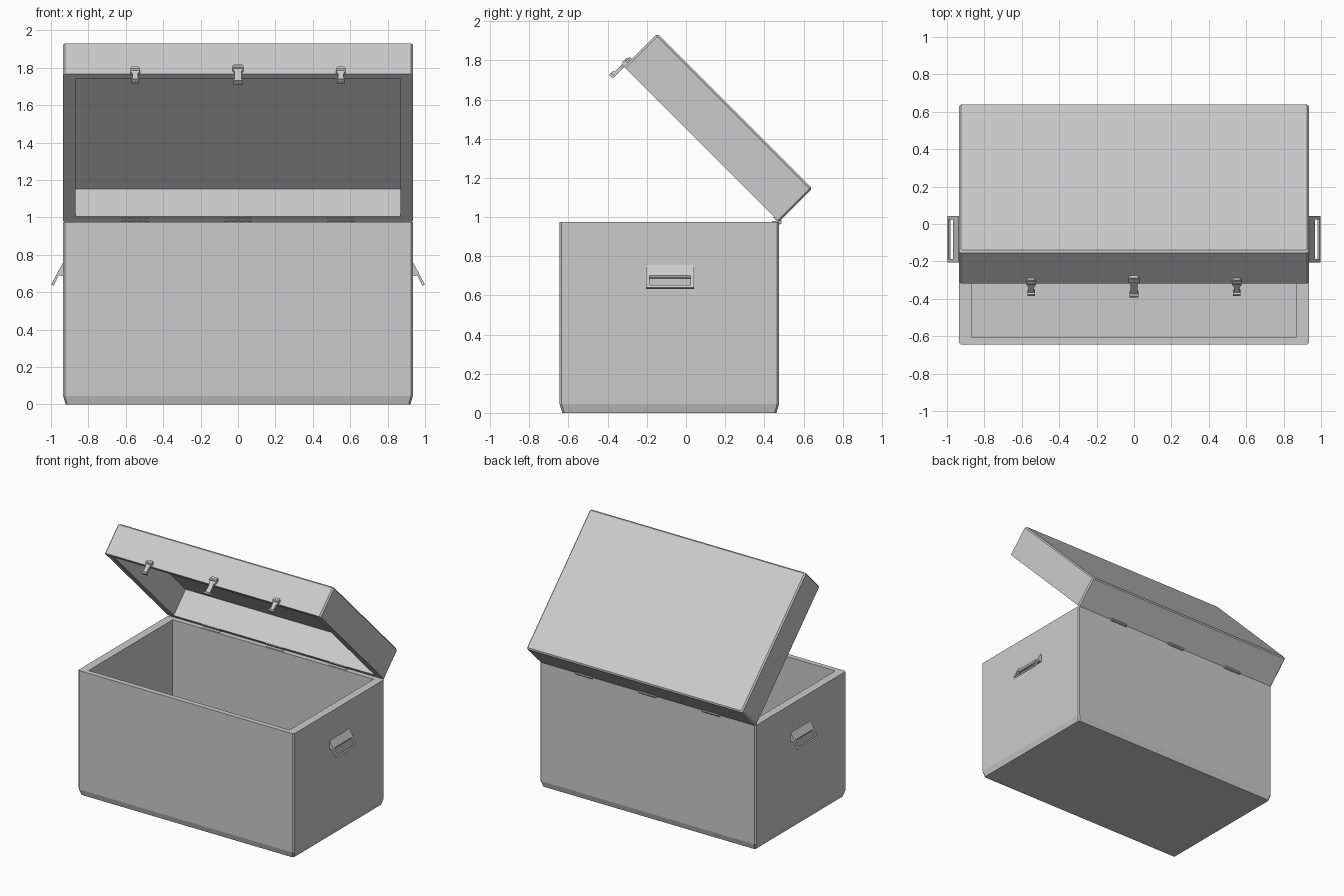
import bpy, bmesh, math
from mathutils import Matrix, Vector

if "Cube" in bpy.data.objects:
    bpy.data.objects.remove(bpy.data.objects["Cube"])

HX, Y0, Y1, H = 0.935, -0.645, 0.475, 0.975
DEPTH = Y1 - Y0
LID = Matrix.Translation((0, Y1, H)) @ Matrix.Rotation(math.radians(-45), 4, 'X')


def finish(name, bm, matrix=Matrix()):
    bmesh.ops.remove_doubles(bm, verts=bm.verts, dist=1e-5)
    bmesh.ops.recalc_face_normals(bm, faces=bm.faces)
    bm.transform(matrix)
    me = bpy.data.meshes.new(name)
    bm.to_mesh(me)
    bm.free()
    ob = bpy.data.objects.new(name, me)
    bpy.context.collection.objects.link(ob)
    return ob


def shell(name, rings, y0, y1, matrix=Matrix()):
    """Loft rectangular rings (z, x inset, y inset, corner chamfer), capped at both ends."""
    bm = bmesh.new()
    loops = []
    for z, ix, iy, c in rings:
        x, a, b = HX - ix, y0 + iy, y1 - iy
        pts = [(-x + c, a), (x - c, a), (x, a + c), (x, b - c),
               (x - c, b), (-x + c, b), (-x, b - c), (-x, a + c)]
        loops.append([bm.verts.new((px, py, z)) for px, py in pts])
    for lo, hi in zip(loops, loops[1:]):
        for i in range(8):
            j = (i + 1) % 8
            bm.faces.new((lo[i], lo[j], hi[j], hi[i]))
    bm.faces.new(loops[0])
    bm.faces.new(loops[-1])
    return finish(name, bm, matrix)


def add_prism(bm, pts, offset):
    """Extrude a closed outline of 3D points along an offset."""
    n = len(pts)
    a = [bm.verts.new(p) for p in pts]
    b = [bm.verts.new(Vector(p) + Vector(offset)) for p in pts]
    for i in range(n):
        j = (i + 1) % n
        bm.faces.new((a[i], a[j], b[j], b[i]))
    bm.faces.new(a)
    bm.faces.new(b)


# Open box with chamfered foot
shell("chest_body", [(0, .013, .013, .01), (.045, 0, 0, .01), (H, 0, 0, .01),
                     (H, .065, .04, 0), (.04, .065, .04, 0)], Y0, Y1)

# Raised hollow lid, modelled closed around its hinge line
shell("lid", [(.24, .01, .01, .008), (.23, 0, 0, .01), (0, 0, 0, .01),
              (0, .065, .04, 0), (.21, .065, .04, 0)], -DEPTH, 0, LID)


# Lid latches: waisted plate with a hooked tip
def latch(name, cx, s, top):
    half = [(.018, top), (.027, top - .012), (.027, top - .034), (.016, top - .055),
            (.016, -.045), (.021, -.057), (.021, -.074)]
    half = [(x * s, z * (s if z < 0 else 1)) for x, z in half]
    outline = half + [(-x, z) for x, z in reversed(half)]
    bm = bmesh.new()
    add_prism(bm, [(cx + x, -DEPTH + .001, z) for x, z in outline], (0, -.018, 0))
    w, zb = .021 * s, -.074 * s
    add_prism(bm, [(cx - w, -DEPTH - .017, zb), (cx - w, -DEPTH - .026, zb + .002),
                   (cx - w, -DEPTH - .026, zb + .012), (cx - w, -DEPTH - .017, zb + .018)],
              (2 * w, 0, 0))
    # Pivot roll on the upper end
    w = .027 * s
    add_prism(bm, [(cx - w, -DEPTH - .015 + .009 * math.cos(i * math.pi / 4),
                    top - .023 + .011 * math.sin(i * math.pi / 4)) for i in range(8)],
              (2 * w, 0, 0))
    finish(name, bm, LID)


for side, x, s, top in (("left", -.55, .95, .04), ("centre", 0, 1.12, .057), ("right", .55, .95, .04)):
    latch("latch_" + side, x, s, top)


# Hinges: knuckles on the pivot line with a leaf on each rim
def hinge(name, cx):
    bm = bmesh.new()
    w, n = .15, 7
    for k in range(n):
        r = .013 if k % 2 else .012
        x0 = cx - w / 2 + k * w / n
        add_prism(bm, [(x0, Y1 + .001 + r * math.cos(i * math.pi / 5),
                        H + r * math.sin(i * math.pi / 5)) for i in range(10)], (w / n - .002, 0, 0))
    for m in (Matrix.Translation((0, Y1, H)), LID):
        z = .004 if m is not LID else -.004
        add_prism(bm, [m @ Vector((cx - w / 2, y, zz)) for y, zz in
                       ((-.036, 0), (0, 0), (0, z), (-.036, z))], (w, 0, 0))
    finish(name, bm)


for side, x in (("left", -.55), ("centre", 0), ("right", .55)):
    hinge("hinge_" + side, x)


# Side handles: wedge mount and a sloping open grip
def handle(name, s):
    bm = bmesh.new()
    a, b, t = -.205, .042, .018
    mount = [(.93, .755), (.937, .755), (.967, .702), (.962, .69), (.93, .685)]
    arm = [(.967, .702), (.998, .641), (.986, .633), (.958, .69)]
    bar = [(.992, .653), (.998, .641), (.986, .633), (.980, .645)]
    for prof, y, w in ((mount, a, b - a), (arm, a, t), (arm, b - t, t), (bar, a + t, b - a - 2 * t)):
        add_prism(bm, [(s * x, y, z) for x, z in prof], (0, w, 0))
    finish(name, bm)


handle("handle_left", -1)
handle("handle_right", 1)
